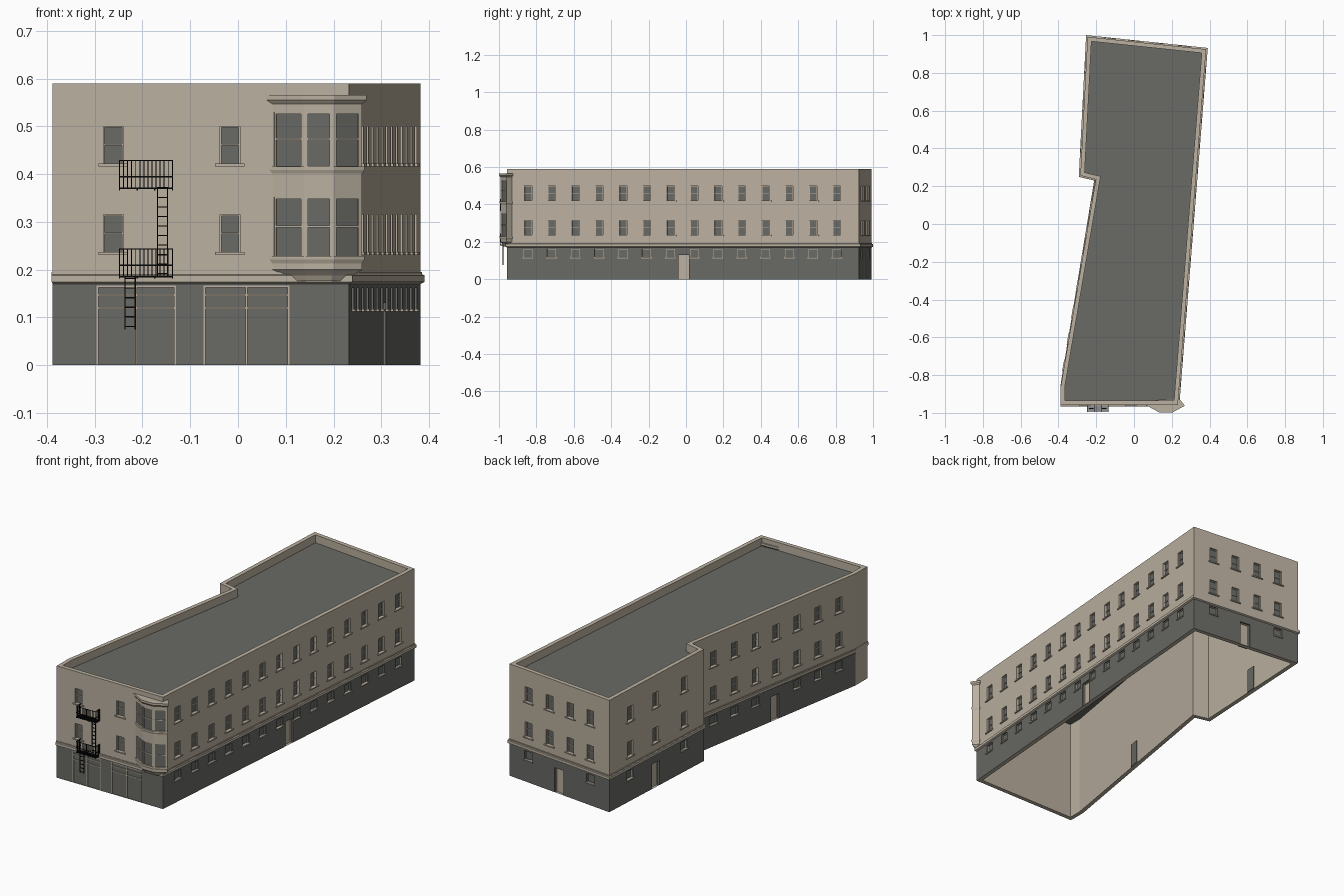
import bpy, bmesh
from mathutils import Vector

if "Cube" in bpy.data.objects:
    bpy.data.objects.remove(bpy.data.objects["Cube"], do_unlink=True)


def material(name, rgb):
    m = bpy.data.materials.new(name)
    m.use_nodes = True
    m.diffuse_color = (*rgb, 1)
    m.node_tree.nodes["Principled BSDF"].inputs["Base Color"].default_value = (*rgb, 1)
    return m


MATS = [material("tan_stone", (0.50, 0.44, 0.355)),
        material("slate_grey", (0.142, 0.145, 0.13)),
        material("black_iron", (0.004, 0.004, 0.004))]
TAN, GREY, BLACK = range(3)
Z = Vector((0, 0, 1))
BASE, TOP, ROOF = 0.174, 0.59, 0.548


def finish(name, bm):
    mesh = bpy.data.meshes.new(name)
    bm.to_mesh(mesh)
    bm.free()
    for m in MATS:
        mesh.materials.append(m)
    obj = bpy.data.objects.new(name, mesh)
    bpy.context.collection.objects.link(obj)
    return obj


def face(bm, pts, mat):
    f = bm.faces.new([bm.verts.new(p) for p in pts])
    f.material_index = mat


class Frame:
    """Wall plane: u along it, z up, d outward."""
    def __init__(self, p, q):
        self.p = Vector((*p, 0))
        run = Vector((*q, 0)) - self.p
        self.length = run.length
        self.t = run.normalized()
        self.n = self.t.cross(Z)

    def at(self, u, z, d=0):
        return self.p + self.t * u + Z * z + self.n * d


def box(bm, fr, u, z, d, mat=TAN):
    v = [bm.verts.new(fr.at(a, b, c)) for c in d for b in z for a in u]
    for ids in ((0, 2, 3, 1), (4, 5, 7, 6), (0, 1, 5, 4), (2, 6, 7, 3), (0, 4, 6, 2), (1, 3, 7, 5)):
        bm.faces.new([v[i] for i in ids]).material_index = mat


def offset(poly, d):
    """Mitred outward offset of a counter-clockwise outline."""
    out = []
    for i, c in enumerate(poly):
        a, b, c = Vector(poly[i - 1]), Vector(poly[(i + 1) % len(poly)]), Vector(c)
        e, f = (c - a).normalized(), (b - c).normalized()
        n, m = Vector((e.y, -e.x)), Vector((f.y, -f.x))
        out.append(c + (n + m) * d / (1 + n.dot(m)))
    return out


def skin(name, poly, profile, mat=TAN, cap=False):
    """Sweep a (offset, height) profile round an outline."""
    bm = bmesh.new()
    loops = [[bm.verts.new((max(p.x, -0.39), p.y, z)) for p in offset(poly, d)] for d, z in profile]
    for a, b in zip(loops, loops[1:]):
        for i in range(len(a)):
            j = (i + 1) % len(a)
            bm.faces.new((a[i], a[j], b[j], b[i]))
    if cap:
        bm.faces.new(loops[-1])
        bm.faces.new(loops[0][::-1])
    for f in bm.faces:
        f.material_index = mat
    return finish(name, bm)


def wall(bm, fr, z0, z1, holes, low=GREY):
    """Wall with recessed openings (u0, u1, z0, z1, depth, back material)."""
    us = sorted({0, fr.length} | {h[k] for h in holes for k in (0, 1)})
    zs = sorted({z0, z1, max(z0, BASE)} | {h[k] for h in holes for k in (2, 3)})
    for a, b in zip(us, us[1:]):
        for c, e in zip(zs, zs[1:]):
            u, z = (a + b) / 2, (c + e) / 2
            hit = [h for h in holes if h[0] < u < h[1] and h[2] < z < h[3]]
            d, mat = (-hit[0][4], hit[0][5]) if hit else (0, low if z < BASE else TAN)
            face(bm, [fr.at(a, c, d), fr.at(b, c, d), fr.at(b, e, d), fr.at(a, e, d)], mat)
    for a, b, c, e, dep, _ in holes:
        rim = [(a, c), (a, e), (b, e), (b, c)]
        for (u, z), (v, w) in zip(rim, rim[1:] + rim[:1]):
            if z + w > 0:
                face(bm, [fr.at(u, z), fr.at(u, z, -dep), fr.at(v, w, -dep), fr.at(v, w)],
                     low if c < BASE else TAN)


def casing(bm, fr, hole, w=0.003, rails=(), posts=(), sill=0.0):
    """Frame bars, rails, posts and a sill for one opening."""
    a, b, c, e, dep, _ = hole
    d = (-dep, -dep + 0.004)
    for u in [a, b - w] + [p - w / 2 for p in posts]:
        box(bm, fr, (u, u + w), (c, e), d)
    for z in [e - w] + [r - w / 2 for r in rails]:
        box(bm, fr, (a, b), (z, z + w), d)
    if sill:
        box(bm, fr, (a - sill, b + sill), (c - 0.006, c), (-dep, 0.006))


# Footprint: front, right, back, rear left, notch, front left, corner strip
PLAN = [(-0.388, -0.957), (0.232, -0.957), (0.382, 0.925), (-0.246, 0.991),
        (-0.284, 0.256), (-0.202, 0.236), (-0.388, -0.86)]
SIDES = [Frame(p, q) for p, q in zip(PLAN, PLAN[1:] + PLAN[:1])]
right = [(0.112 + 0.127 * i) / 1.882 for i in range(14)]
back = [0.19, 0.40, 0.61, 0.81]
rear_left = [0.22, 0.49, 0.79]
front_left = [0.13 + 0.128 * i for i in range(7)]
front = [0.127 / 0.62, 0.371 / 0.62]
# Per side: upper windows, small ground windows, doors
LAYOUT = [(front, [], []), (right, right, [0.502]), (back, [back[0], back[3]], [0.495]),
          (rear_left, [rear_left[0], rear_left[2]], [0.49]), ([], [], []),
          (front_left, front_left[:3] + front_left[4:], [0.506]), ([], [], [])]

shell, trim, leaves = bmesh.new(), bmesh.new(), bmesh.new()
for k, (fr, (upper, small, doors)) in enumerate(zip(SIDES, LAYOUT)):
    holes = []

    def opening(f, half, z0, z1, dep, mat, **kw):
        u = f * fr.length
        h = (u - half, u + half, z0, z1, dep, mat)
        holes.append(h)
        casing(trim, fr, h, **kw)

    for f in upper:
        for z in (0.237, 0.422):
            opening(f, 0.021, z, z + 0.078, 0.012, GREY, rails=[z + 0.039], sill=0.01)
    for f in small:
        opening(f, 0.024, 0.118, 0.162, 0.01, GREY, sill=0.004)
    for f in doors:
        opening(f, 0.028, 0, 0.13, 0.014, TAN, w=0.004)
        u = f * fr.length
        box(leaves, fr, (u - 0.026, u + 0.026), (0, 0.128), (-0.027, -0.023), GREY)
    if k == 0:
        # Wide ground-floor shopfronts
        for c, half in ((0.175, 0.083), (0.406, 0.09)):
            opening(c / fr.length, half, 0, 0.167, 0.006, GREY, w=0.004,
                    rails=[0.12, 0.147], posts=[c])
    wall(shell, fr, 0, TOP, holes, TAN if k == 6 else GREY)
finish("outer_walls", shell)
finish("door_backs", leaves)

# Inner lining with parapet top and bottom rim, roof deck, belt course
skin("wall_lining", PLAN, [(0, TOP), (-0.022, TOP), (-0.022, 0), (0, 0)])
skin("roof_deck", PLAN, [(-0.021, ROOF - 0.01), (-0.021, ROOF)], GREY, cap=True)
skin("belt_course", PLAN, [(0, 0.17), (0.008, 0.174), (0.008, 0.188), (0.003, 0.19), (0.003, 0.195), (0, 0.195)])

# Corner bay window
BAY = [(0.072, -0.957), (0.138, -0.993), (0.2, -0.993), (0.26, -0.96), (0.236, -0.93), (0.12, -0.937)]
bay = bmesh.new()
for i in range(4):
    fr = Frame(BAY[i], BAY[i + 1])
    holes = []
    if i < 3:
        for z0, z1 in ((0.228, 0.352), (0.417, 0.53)):
            h = (0.004, fr.length - 0.004, z0, z1, 0.005, GREY)
            holes.append(h)
            casing(trim, fr, h, w=0.004, rails=[(z0 + z1) / 2])
    wall(bay, fr, 0.2, 0.55, holes)
finish("bay_walls", bay)
skin("bay_foot", BAY, [(-0.018, 0.176), (-0.012, 0.188), (0, 0.2)], cap=True)
for name, z0, z1, d in (("bay_lower_sill", 0.221, 0.228, 0.003), ("bay_upper_sill", 0.409, 0.416, 0.003),
                        ("bay_cornice", 0.555, 0.566, 0.006)):
    skin(name, BAY, [(0, z0 - 0.008), (d, z0), (d, z1)], cap=True)
finish("window_and_door_trim", trim)

# Fire escape: two railed platforms and two ladders
iron = bmesh.new()
AX = Frame((0, 0), (1, 0))
X0, X1, D0, D1, W = -0.249, -0.136, 0.957, 0.995, 0.0025


def bar(u, z, d):
    box(iron, AX, u, z, d, BLACK)


for z in (0.184, 0.369):
    for i in range(7):
        d = D0 + (D1 - D0 - W) * i / 6
        bar((X0, X1), (z, z + 0.003), (d, d + W))
    for i in range(4):
        u = X0 + (X1 - X0 - W) * i / 3
        bar((u, u + W), (z - 0.003, z + 0.003), (D0, D1))
    for h in (0.024, 0.058):
        bar((X0, X1), (z + h, z + h + W), (D1 - W, D1))
        for u in (X0, X1 - W):
            bar((u, u + W), (z + h, z + h + W), (D0, D1))
    for i in range(14):
        u = X0 + (X1 - X0 - W) * i / 13
        bar((u, u + 0.002), (z, z + 0.06), (D1 - W, D1))
    for i in range(4):
        d = D0 + (D1 - D0) * i / 4
        for u in (X0, X1 - W):
            bar((u, u + W), (z, z + 0.06), (d, d + 0.002))
for u0, z0, z1 in ((-0.17, 0.185, 0.37), (-0.238, 0.075, 0.185)):
    for u in (u0, u0 + 0.021):
        bar((u, u + 0.003), (z0, z1), (0.976, 0.98))
    for i in range(int((z1 - z0) / 0.02) + 1):
        z = z0 + 0.005 + 0.02 * i
        bar((u0, u0 + 0.024), (z, z + W), (0.976, 0.979))
finish("fire_escape", iron)
